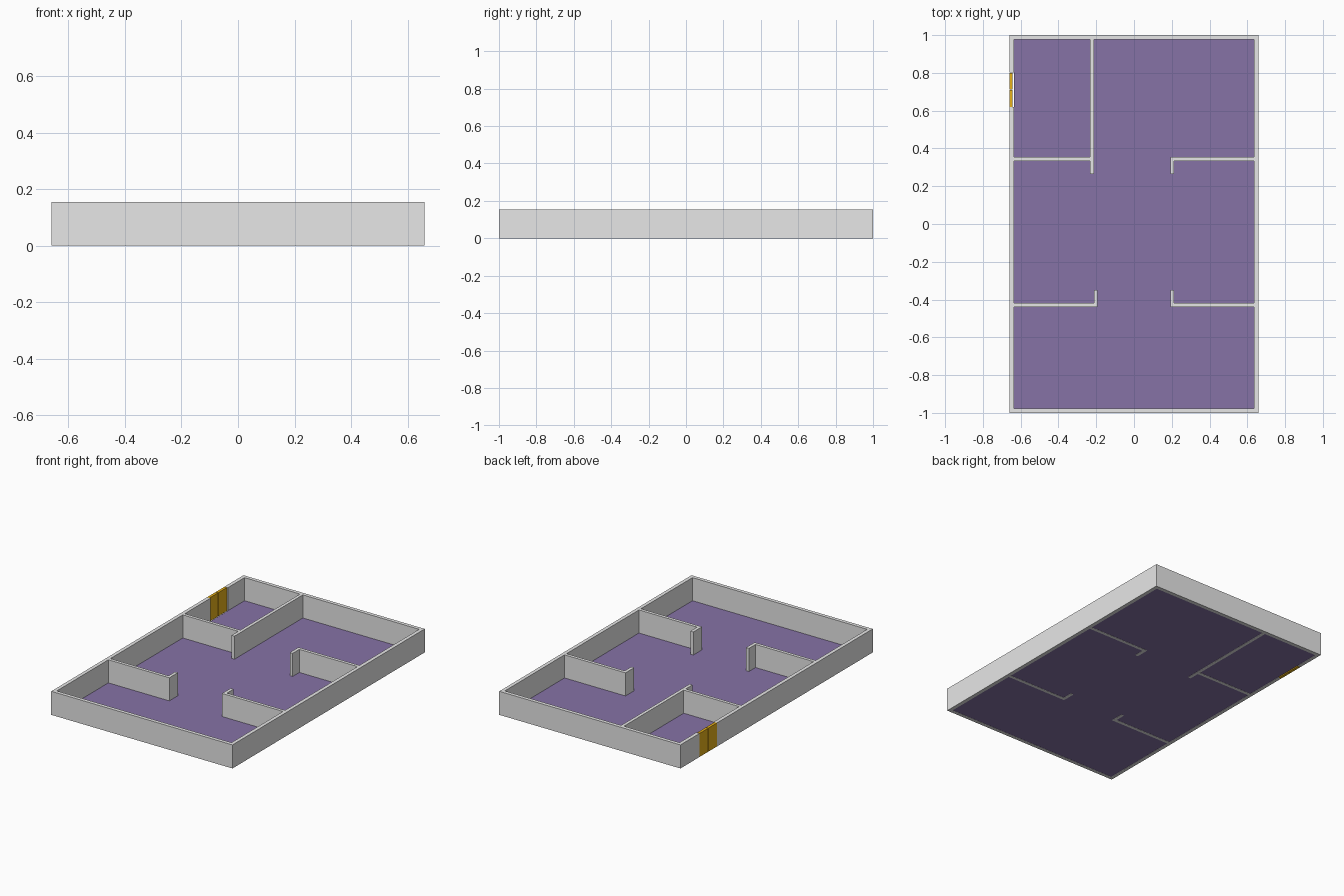
import bpy
import bmesh

cube = bpy.data.objects.get("Cube")
if cube:
    bpy.data.objects.remove(cube, do_unlink=True)


def make_material(name, rgb):
    mat = bpy.data.materials.new(name)
    mat.use_nodes = True
    mat.diffuse_color = (*rgb, 1)
    mat.node_tree.nodes["Principled BSDF"].inputs["Base Color"].default_value = (*rgb, 1)
    return mat


wall_grey = make_material("wall grey", (0.8, 0.8, 0.8))
floor_purple = make_material("floor purple", (0.24, 0.17, 0.38))
door_gold = make_material("door gold", (0.8, 0.44, 0.01))


def extrude_plan(name, outline, z0, z1, mat):
    """Raise a floor-plan outline into a solid."""
    bm = bmesh.new()
    base = bm.faces.new([bm.verts.new((x, y, z0)) for x, y in outline])
    top = bmesh.ops.extrude_face_region(bm, geom=[base])["geom"]
    for v in top:
        if isinstance(v, bmesh.types.BMVert):
            v.co.z = z1
    bmesh.ops.recalc_face_normals(bm, faces=bm.faces)
    mesh = bpy.data.meshes.new(name)
    bm.to_mesh(mesh)
    bm.free()
    mesh.materials.append(mat)
    obj = bpy.data.objects.new(name, mesh)
    bpy.context.collection.objects.link(obj)
    return obj


def rect(x0, x1, y0, y1):
    return [(x0, y0), (x1, y0), (x1, y1), (x0, y1)]


HEIGHT = 0.155
X, Y = 0.66, 1.0             # outer half sizes
T = 0.024                    # outer wall thickness
P = 0.021                    # partition thickness
XI, YI = X - T, Y - T        # inner half sizes
DOOR_0, DOOR_1 = 0.62, 0.803  # doorway along the left-hand wall

# Outer wall: one ring, open at the doorway
extrude_plan("outer_wall", [
    (-X, DOOR_0), (-X, -Y), (X, -Y), (X, Y), (-X, Y), (-X, DOOR_1),
    (-XI, DOOR_1), (-XI, YI), (XI, YI), (XI, -YI), (-XI, -YI), (-XI, DOOR_0),
], 0, HEIGHT, wall_grey)


# L-shaped partitions: an arm from the side wall and a short return
def partition(name, side, y_face, y_end):
    d = P if y_end > y_face else -P
    tip = 0.192
    plan = [(XI, y_face), (tip, y_face), (tip, y_end), (tip + P, y_end),
            (tip + P, y_face + d), (XI, y_face + d)]
    extrude_plan(name, [(side * x, y) for x, y in plan], 0, HEIGHT, wall_grey)


partition("front_left_partition", 1, -0.44, -0.35)
partition("front_right_partition", -1, -0.44, -0.35)
partition("back_left_partition", 1, 0.355, 0.265)

# Partition enclosing the entrance room
xa, xb = -0.232, -0.211
extrude_plan("entrance_room_partition", [
    (-XI, 0.334), (xa, 0.334), (xa, 0.265), (xb, 0.265), (xb, YI),
    (xa, YI), (xa, 0.355), (-XI, 0.355),
], 0, HEIGHT, wall_grey)

# Thin floor, set just above the wall bases
extrude_plan("floor", rect(-XI, XI, -YI, YI), 0.001, 0.003, floor_purple)

# Double door
for name, y0, y1 in (("door_leaf_front", DOOR_0, 0.709),
                     ("door_leaf_back", 0.712, 0.8)):
    extrude_plan(name, rect(-X, -0.642, y0, y1), 0, HEIGHT, door_gold)
